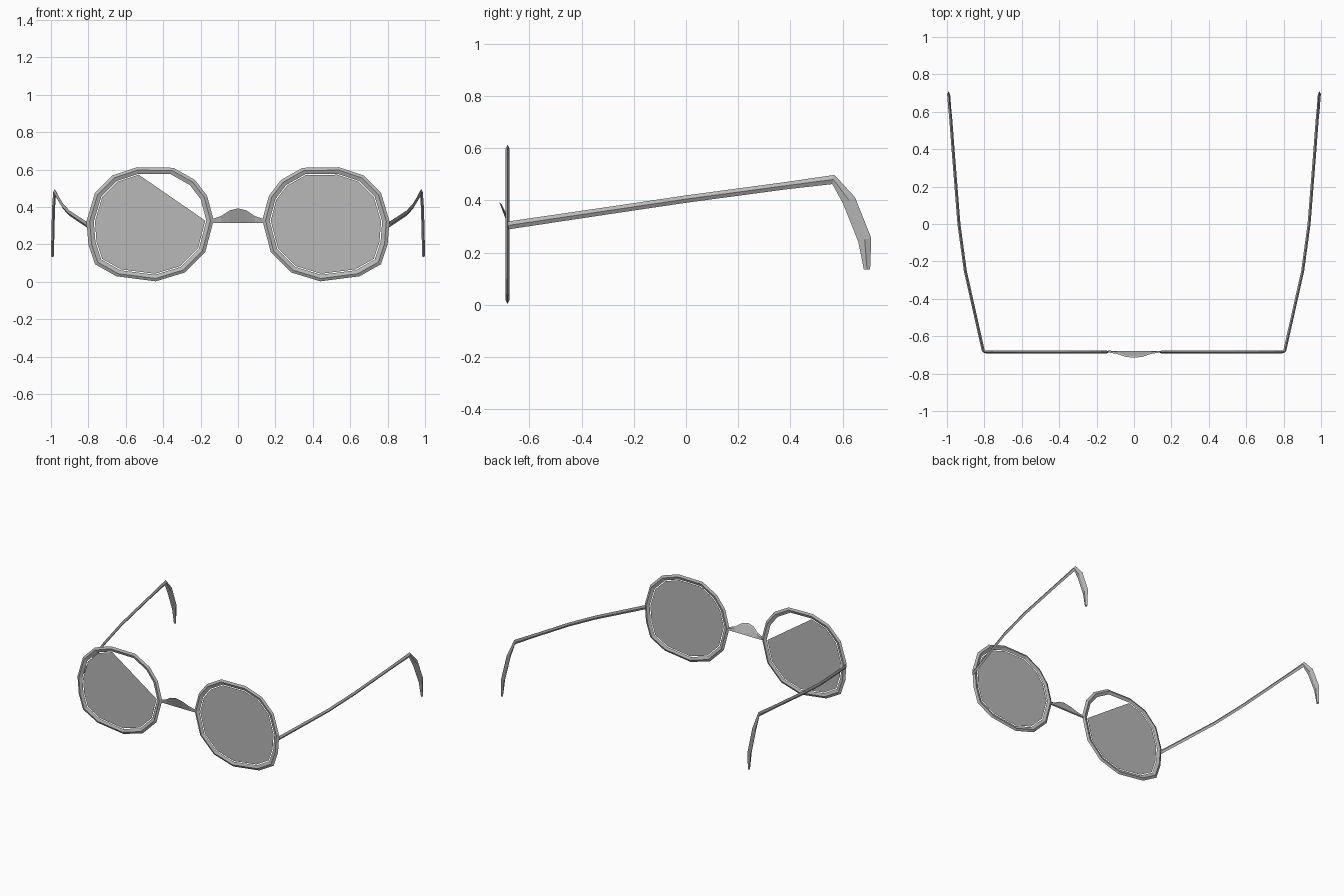
import bpy
from mathutils import Vector

if "Cube" in bpy.data.objects:
    bpy.data.objects.remove(bpy.data.objects["Cube"])

grey = bpy.data.materials.new("metal grey")
grey.diffuse_color = (0.48, 0.48, 0.48, 1)
grey.use_nodes = True
grey.node_tree.nodes["Principled BSDF"].inputs["Base Color"].default_value = grey.diffuse_color

Y = -0.684                      # plane of the lenses
CENTRE = Vector((0.47, 0.31))   # middle of one lens
# faceted rim outline as (x, z), starting beside the nose
OUTLINE = [(0.13, 0.33), (0.165, 0.46), (0.23, 0.545), (0.345, 0.61),
           (0.54, 0.613), (0.67, 0.57), (0.765, 0.475), (0.81, 0.325),
           (0.80, 0.20), (0.765, 0.095), (0.65, 0.03), (0.44, 0.003),
           (0.285, 0.05), (0.175, 0.16)]


def make(name, verts, faces):
    mesh = bpy.data.meshes.new(name)
    mesh.from_pydata(verts, [], faces)
    mesh.materials.append(grey)
    obj = bpy.data.objects.new(name, mesh)
    bpy.context.collection.objects.link(obj)
    return obj


def scaled(point, s):
    return CENTRE + (Vector(point) - CENTRE) * s


def tube(name, rings, closed):
    """Skin a list of equal-length cross-sections."""
    n, k = len(rings), len(rings[0])
    verts = [v for ring in rings for v in ring]
    faces = []
    for i in range(n if closed else n - 1):
        a, b = i * k, (i + 1) % n * k
        faces += [(a + j, a + (j + 1) % k, b + (j + 1) % k, b + j)
                  for j in range(k)]
    if not closed:
        faces += [tuple(range(k))[::-1], tuple(range((n - 1) * k, n * k))]
    return make(name, verts, faces)


# temple centre line: (x, y, z, half height along the side direction)
ARM = [(0.805, -0.682, 0.304, 0.015), (0.902, -0.25, 0.368, 0.014),
       (0.936, 0.0, 0.405, 0.014), (0.966, 0.38, 0.456, 0.014),
       (0.980, 0.565, 0.480, 0.018), (0.986, 0.625, 0.400, 0.026),
       (0.990, 0.685, 0.250, 0.026), (0.992, 0.694, 0.135, 0.012)]

for side, m in (("left", -1), ("right", 1)):
    # rim: bevelled ring with a diamond section
    rings = []
    for p in OUTLINE:
        rings.append([(m * q.x, Y + dy, q.y) for q, dy in (
            (scaled(p, 1.0), 0), (scaled(p, 0.95), -0.008),
            (scaled(p, 0.885), 0), (scaled(p, 0.95), 0.008))])
    tube(side + "_rim", rings, True)

    # lens: flat pane, the left one missing its upper inner corner
    pane = [scaled(p, 0.868) for i, p in enumerate(OUTLINE)
            if m > 0 or i not in (1, 2, 3)]
    make(side + "_lens", [(m * q.x, Y, q.y) for q in pane],
         [tuple(range(len(pane)))])

    # temple arm with the hooked ear piece
    rings = []
    for i, (x, y, z, h) in enumerate(ARM):
        a = Vector(ARM[max(i - 1, 0)][1:3])
        b = Vector(ARM[min(i + 1, len(ARM) - 1)][1:3])
        t = (b - a).normalized()
        ny, nz = -t.y * h, t.x * h
        w = 0.008
        rings.append([(m * x, y + ny, z + nz), (m * (x + w), y, z),
                      (m * x, y - ny, z - nz), (m * (x - w), y, z)])
    tube(side + "_temple", rings, False)

# nose bridge: arched plate leaning forward
ARCH = [(-0.14, 0.335), (-0.09, 0.352), (-0.045, 0.382), (0, 0.393),
        (0.045, 0.382), (0.09, 0.352), (0.14, 0.335)]
rings = []
for x, z in ARCH:
    lean = Y - (z - 0.33) * 0.5
    rings.append([(x, Y - 0.002, 0.314), (x, lean, z),
                  (x, lean + 0.009, z - 0.008), (x, Y + 0.006, 0.318)])
tube("nose_bridge", rings, False)

# consistent outward normals
import bmesh
for obj in bpy.context.collection.objects:
    bm = bmesh.new()
    bm.from_mesh(obj.data)
    bmesh.ops.recalc_face_normals(bm, faces=bm.faces)
    bm.to_mesh(obj.data)
    bm.free()
